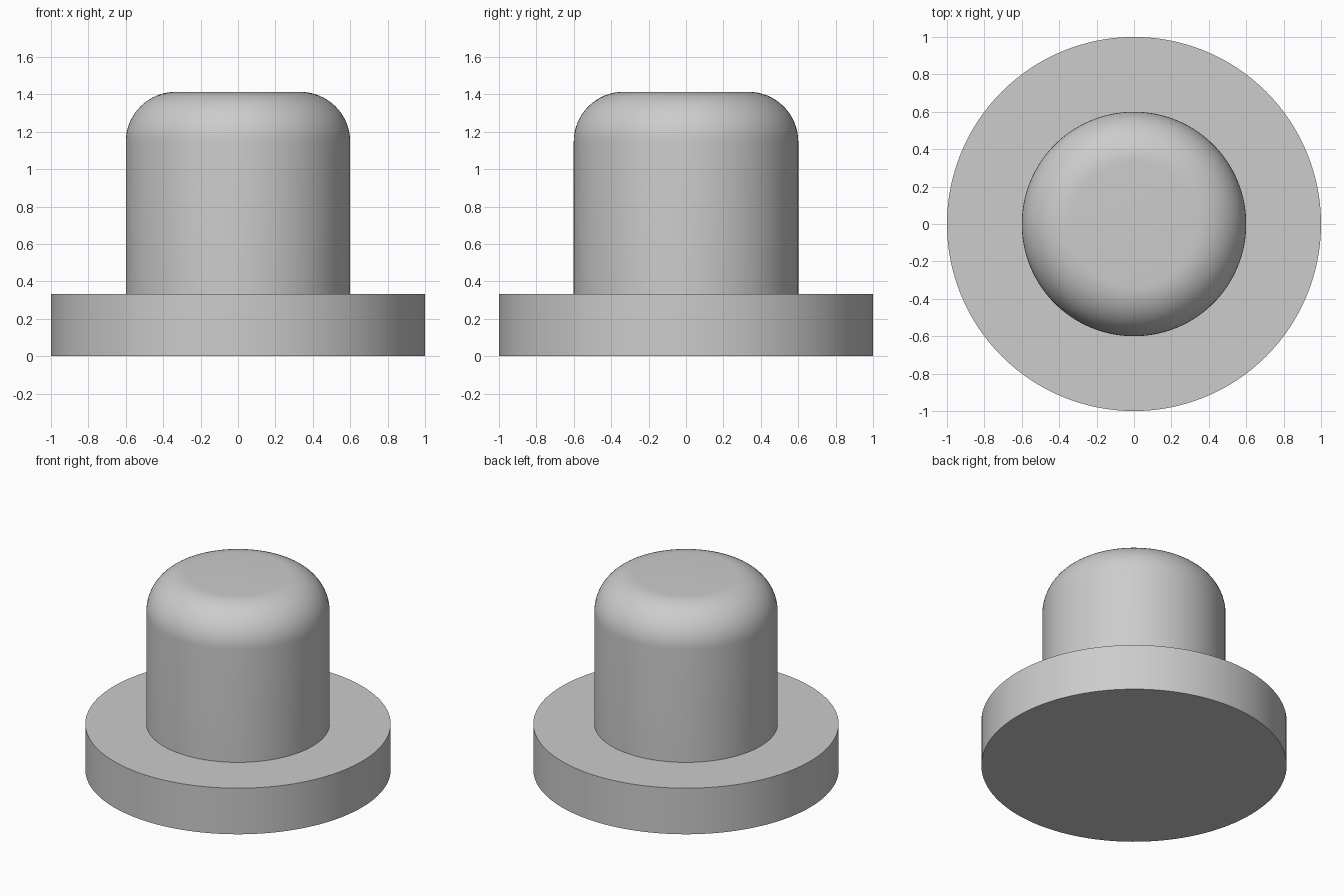
import bpy, bmesh, math

if "Cube" in bpy.data.objects:
    bpy.data.objects.remove(bpy.data.objects["Cube"])

SEGMENTS = 128
FLANGE_R, FLANGE_H = 1.0, 0.333
STEM_R, TOP_Z, FILLET = 0.6, 1.413, 0.267

grey = bpy.data.materials.new("plain grey")
grey.diffuse_color = (0.604, 0.604, 0.604, 1)
grey.use_nodes = True
grey.node_tree.nodes["Principled BSDF"].inputs["Base Color"].default_value = grey.diffuse_color

# Half profile: flange, stem, rounded shoulder, flat top
profile = [(FLANGE_R, 0), (FLANGE_R, FLANGE_H), (STEM_R, FLANGE_H)]
for i in range(17):
    a = math.pi / 2 * i / 16
    profile.append((STEM_R - FILLET + FILLET * math.cos(a),
                    TOP_Z - FILLET + FILLET * math.sin(a)))

# Revolve the profile into rings and close both ends
bm = bmesh.new()
rings = []
for r, z in profile:
    rings.append([bm.verts.new((r * math.cos(2 * math.pi * k / SEGMENTS),
                                r * math.sin(2 * math.pi * k / SEGMENTS), z))
                  for k in range(SEGMENTS)])
for low, high in zip(rings, rings[1:]):
    for k in range(SEGMENTS):
        n = (k + 1) % SEGMENTS
        bm.faces.new((low[k], low[n], high[n], high[k]))
bm.faces.new(rings[0][::-1])
bm.faces.new(rings[-1])

mesh = bpy.data.meshes.new("flanged_plug")
bm.to_mesh(mesh)
bm.free()
mesh.materials.append(grey)
plug = bpy.data.objects.new("flanged_plug", mesh)
bpy.context.collection.objects.link(plug)

# Smooth the curved walls, keep the rims sharp
bpy.context.view_layer.objects.active = plug
plug.select_set(True)
bpy.ops.object.shade_smooth_by_angle(angle=math.radians(30))
